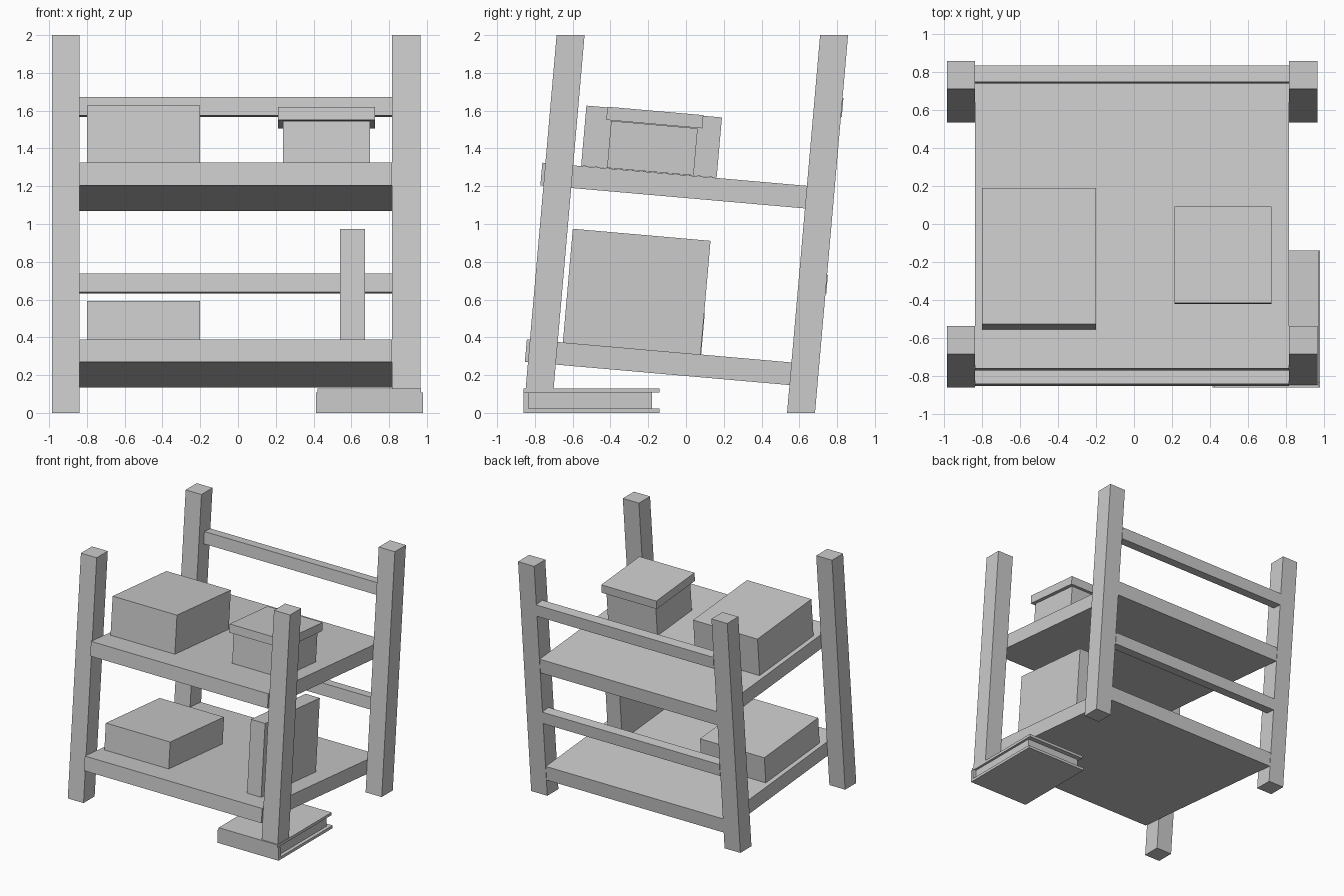
import bpy, math
from mathutils import Vector, Matrix

if "Cube" in bpy.data.objects:
    bpy.data.objects.remove(bpy.data.objects["Cube"])

TILT = math.radians(5)
LEAN = math.tan(TILT)
ROT = Matrix.Rotation(-TILT, 3, 'X')


def mesh(name, verts, faces):
    me = bpy.data.meshes.new(name)
    me.from_pydata([tuple(v) for v in verts], [], faces)
    me.update()
    ob = bpy.data.objects.new(name, me)
    bpy.context.collection.objects.link(ob)
    return ob


def extrude_x(name, profile, x0, x1):
    """Extrude a counter-clockwise (y, z) profile from x0 to x1."""
    n = len(profile)
    verts = [(x, y, z) for x in (x0, x1) for y, z in profile]
    faces = [tuple(reversed(range(n))), tuple(range(n, 2 * n))]
    faces += [(i, (i + 1) % n, n + (i + 1) % n, n + i) for i in range(n)]
    return mesh(name, verts, faces)


def tilted_box(name, x0, x1, y, z, depth, height):
    """Box with its front bottom edge at (y, z), tilted with the shelves."""
    pts = [(0, 0), (depth, 0), (depth, height), (0, height)]
    prof = []
    for a, b in pts:
        v = ROT @ Vector((0, a, b))
        prof.append((y + v.y, z + v.z))
    return extrude_x(name, prof, x0, x1)


def box(name, x0, x1, y0, y1, z0, z1):
    return extrude_x(name, [(y0, z0), (y1, z0), (y1, z1), (y0, z1)], x0, x1)


# leaning posts, cut level at top and bottom
for side, x0, x1 in (("left", -0.985, -0.838), ("right", 0.815, 0.965)):
    for end, y in (("front", -0.86), ("back", 0.535)):
        z0 = 0.13 if (side, end) == ("right", "front") else 0.0
        lo, hi = y + LEAN * z0, y + LEAN * 2
        w = 0.148
        extrude_x(f"{end}_{side}_post",
                  [(lo, z0), (lo + w, z0), (hi + w, 2), (hi, 2)], x0, x1)

# shelves and back rails, repeated on two levels
for level, dy, dz in (("upper", 0, 0), ("lower", -0.082, -0.935)):
    tilted_box(f"{level}_shelf", -0.838, 0.815, -0.771 + dy, 1.205 + dz, 1.55, 0.12)
    tilted_box(f"{level}_back_rail", -0.838, 0.815, 0.740 + dy, 1.574 + dz, 0.085, 0.10)

# boxes on the shelves
tilted_box("upper_box", -0.8, -0.2, -0.555, 1.308, 0.72, 0.32)
tilted_box("lower_box", -0.8, -0.2, -0.637, 0.373, 0.72, 0.22)
tilted_box("standing_box", 0.54, 0.672, -0.652, 0.372, 0.732, 0.605)
tilted_box("lidded_box_body", 0.238, 0.698, -0.418, 1.297, 0.46, 0.25)
tilted_box("lidded_box_lid", 0.212, 0.725, -0.422, 1.551, 0.51, 0.07)

# book propping up the front right post: bottom cover with spine, pages, top cover
extrude_x("book_bottom_cover_and_spine",
          [(-0.86, 0), (-0.14, 0), (-0.14, 0.023), (-0.835, 0.023),
           (-0.835, 0.107), (-0.86, 0.107)], 0.412, 0.98)
box("book_pages", 0.44, 0.95, -0.835, -0.18, 0.023, 0.107)
box("book_top_cover", 0.422, 0.97, -0.86, -0.14, 0.107, 0.13)
